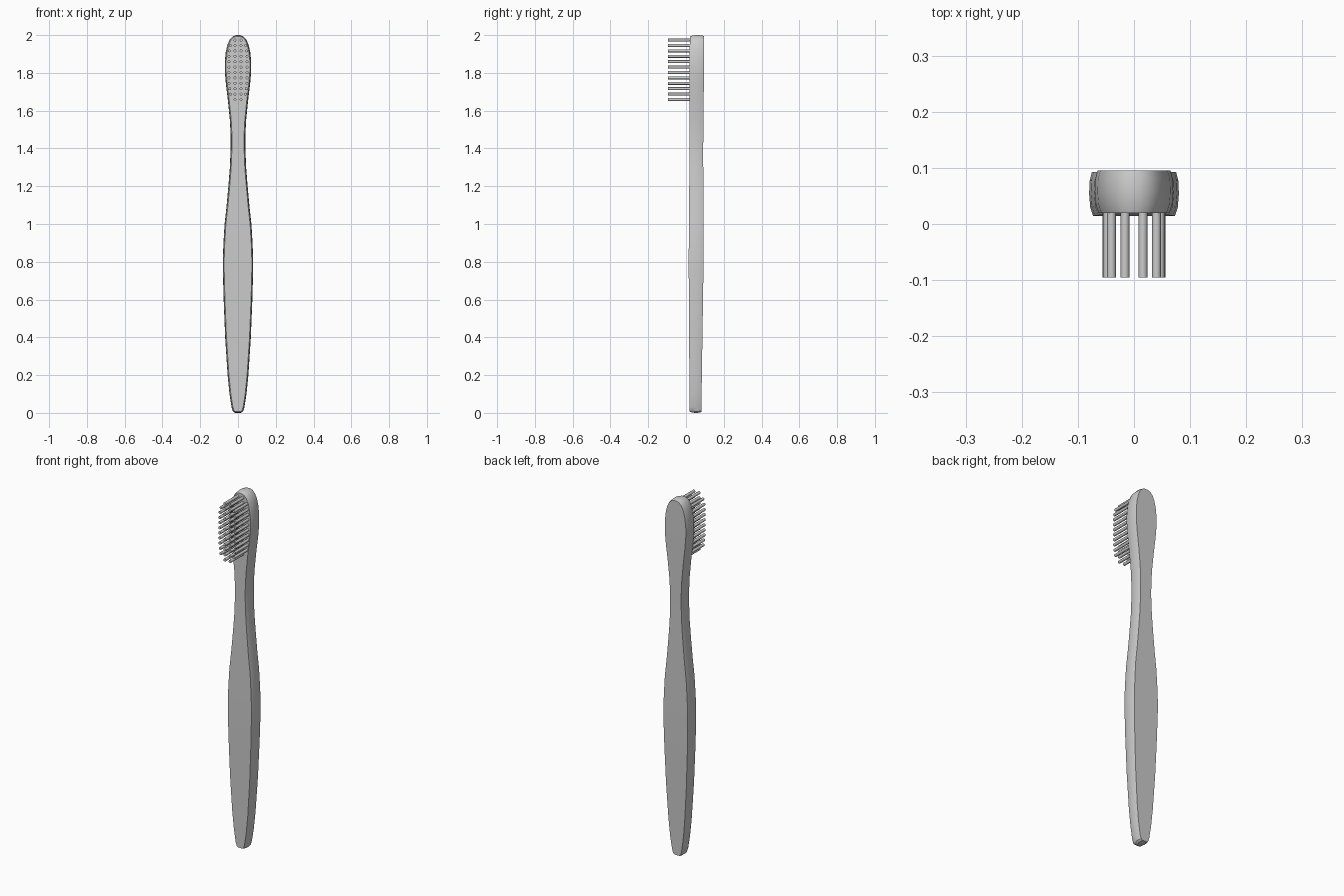
import bpy, bmesh
from mathutils import Vector

if "Cube" in bpy.data.objects:
    bpy.data.objects.remove(bpy.data.objects["Cube"])

# Right half of the outline: (half width, z)
HALF = [(0.016, 0.0), (0.027, 0.008), (0.034, 0.03), (0.045, 0.1), (0.055, 0.2), (0.068, 0.4),
        (0.076, 0.6), (0.08, 0.75), (0.08, 0.82), (0.077, 0.9), (0.071, 1.0), (0.060, 1.1),
        (0.051, 1.2), (0.043, 1.3), (0.039, 1.4), (0.039, 1.47), (0.043, 1.55), (0.053, 1.65),
        (0.064, 1.74), (0.070, 1.81), (0.070, 1.86), (0.065, 1.91), (0.056, 1.95),
        (0.043, 1.978), (0.027, 1.994), (0.010, 2.0)]
FRONT = [(0, 0.019), (0.8, 0.014), (1.3, 0.018), (2, 0.020)]
BACK = [(0, 0.081), (0.8, 0.093), (1.4, 0.091), (1.8, 0.095), (2, 0.095)]


def interp(table, z):
    for (a, va), (b, vb) in zip(table, table[1:]):
        if z <= b:
            return va + (vb - va) * (z - a) / (b - a)
    return table[-1][1]


def mesh_object(name, bm):
    bmesh.ops.recalc_face_normals(bm, faces=bm.faces)
    me = bpy.data.meshes.new(name)
    bm.to_mesh(me)
    bm.free()
    ob = bpy.data.objects.new(name, me)
    bpy.context.collection.objects.link(ob)
    return ob


# Handle and head: outline lofted front to back with slightly bulging sides
outline = [Vector(p) for p in HALF] + [Vector((-x, z)) for x, z in reversed(HALF)]
n = len(outline)
bm = bmesh.new()
loops = []
for t, inset in [(0, 0.007), (0.2, 0.002), (0.5, 0), (0.8, 0.001), (1, 0.005)]:
    loop = []
    for i, p in enumerate(outline):
        d = (outline[(i + 1) % n] - outline[i - 1]).normalized()
        q = p - Vector((d.y, -d.x)) * inset
        yf, yb = interp(FRONT, p.y), interp(BACK, p.y)
        loop.append(bm.verts.new((q.x, yf + (yb - yf) * t, q.y)))
    loops.append(loop)
for a, b in zip(loops, loops[1:]):
    for i in range(n):
        j = (i + 1) % n
        bm.faces.new((a[i], a[j], b[j], b[i]))
for loop in (loops[0], loops[-1]):
    for i in range(n // 2 - 1):
        bm.faces.new((loop[i], loop[i + 1], loop[n - 2 - i], loop[n - 1 - i]))
handle = mesh_object("handle", bm)
bpy.context.view_layer.objects.active = handle
handle.select_set(True)
bpy.ops.object.shade_smooth_by_angle(angle=0.6)
handle.select_set(False)

# Bristles: twelve rows, two columns at the ends and four between
R, ROWS = 0.008, 12
bm = bmesh.new()
widths = [(z, w) for w, z in HALF]
for r in range(ROWS):
    z = 1.659 + r * 0.0286
    outer = min(0.048, interp(widths, z) - 0.017)
    xs = [-0.016, 0.016]
    if 0 < r < ROWS - 1:
        xs += [-outer, outer]
    for x in xs:
        res = bmesh.ops.create_cone(bm, cap_ends=True, segments=8, radius1=R, radius2=R, depth=0.125)
        for v in res["verts"]:
            c = v.co.copy()
            v.co = (x + c.x, -0.0325 + c.z, z + c.y)
bristles = mesh_object("bristles", bm)
bpy.context.view_layer.objects.active = bristles
bristles.select_set(True)
bpy.ops.object.shade_smooth_by_angle(angle=0.9)
